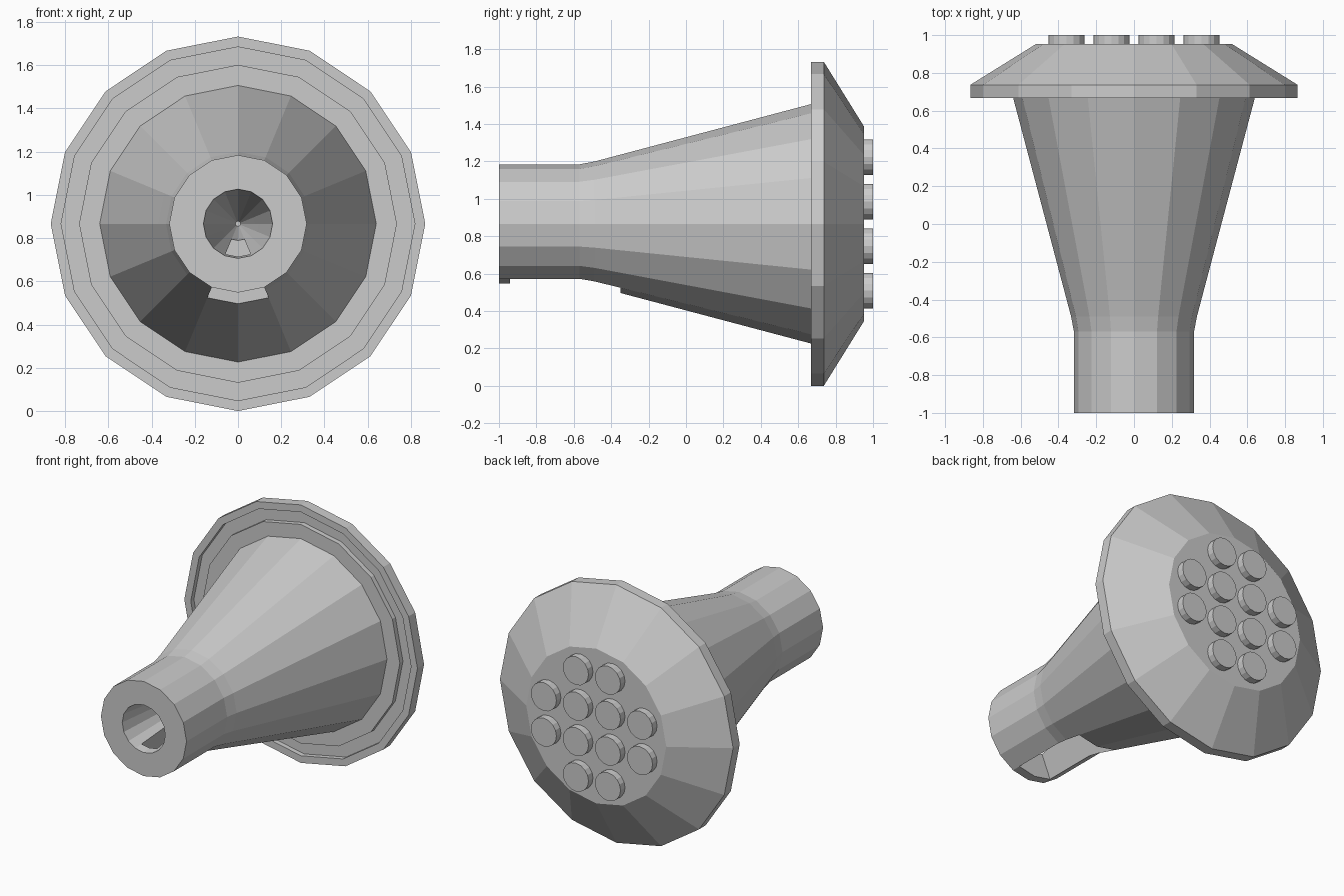
import bpy, bmesh
from math import sin, cos, pi

cube = bpy.data.objects.get("Cube")
if cube:
    bpy.data.objects.remove(cube)

SIDES = 16
AXIS_Z = 0.866

grey = bpy.data.materials.new("plain_grey")
grey.use_nodes = True
colour = (0.6, 0.6, 0.6, 1)
grey.diffuse_color = colour
grey.node_tree.nodes["Principled BSDF"].inputs["Base Color"].default_value = colour


def lathe(name, profile, x=0, z=AXIS_Z, slot_segments=(), slot_bands=()):
    """Revolve (y, radius) points about a y axis, capped at both ends.
    A slot leaves out some bands and walls the gap; the profile points
    on its two sides mirror each other in order."""
    bm = bmesh.new()
    rings = []
    for y, r in profile:
        angles = [2 * pi * k / SIDES for k in range(SIDES)]
        rings.append([bm.verts.new((x + r * sin(a), y, z + r * cos(a))) for a in angles])
    last = len(profile) - 1
    for i in range(last):
        for k in range(SIDES):
            if k in slot_segments and i in slot_bands:
                continue
            n = (k + 1) % SIDES
            bm.faces.new((rings[i][k], rings[i][n], rings[i + 1][n], rings[i + 1][k]))
    bm.faces.new(rings[0])
    bm.faces.new(rings[-1])

    if slot_segments:
        inner = [i for i in slot_bands if i < last / 2]
        # Radial side walls
        for k in (slot_segments[0], slot_segments[-1] + 1):
            for i in inner:
                bm.faces.new((rings[i][k], rings[i + 1][k],
                              rings[last - i - 1][k], rings[last - i][k]))
        # Walls across both ends
        for i in (inner[0], inner[-1] + 1):
            for k in slot_segments:
                bm.faces.new((rings[i][k], rings[i][k + 1],
                              rings[last - i][k + 1], rings[last - i][k]))

    bmesh.ops.recalc_face_normals(bm, faces=bm.faces)
    mesh = bpy.data.meshes.new(name)
    bm.to_mesh(mesh)
    bm.free()
    mesh.materials.append(grey)
    obj = bpy.data.objects.new(name, mesh)
    bpy.context.collection.objects.link(obj)
    return obj


# Hollow neck and flared body, slotted along the underside
bore = [(0.13, 0.012), (-0.35, 0.077), (-0.49, 0.095), (-0.57, 0.105), (-0.94, 0.152), (-1, 0.16)]
outside = [(-1, 0.318), (-0.94, 0.318), (-0.57, 0.318), (-0.49, 0.333), (-0.35, 0.37), (0.68, 0.643)]
lathe("flared_body", bore + outside, slot_segments=(7, 8), slot_bands=(1, 2, 3, 7, 8, 9))

# Wide head with a groove on its underside
lathe("spray_head", [(0.667, 0.3), (0.667, 0.735), (0.7, 0.735), (0.7, 0.818), (0.667, 0.818),
                     (0.667, 0.866), (0.737, 0.866), (0.952, 0.52)])

# Round studs on a four by four grid without its corners
SPACING = 0.238
for row in range(4):
    for col in range(4):
        if row in (0, 3) and col in (0, 3):
            continue
        lathe(f"stud_{row}_{col}", [(0.94, 0.095), (1, 0.095)],
              x=(col - 1.5) * SPACING, z=AXIS_Z + (row - 1.5) * SPACING)
